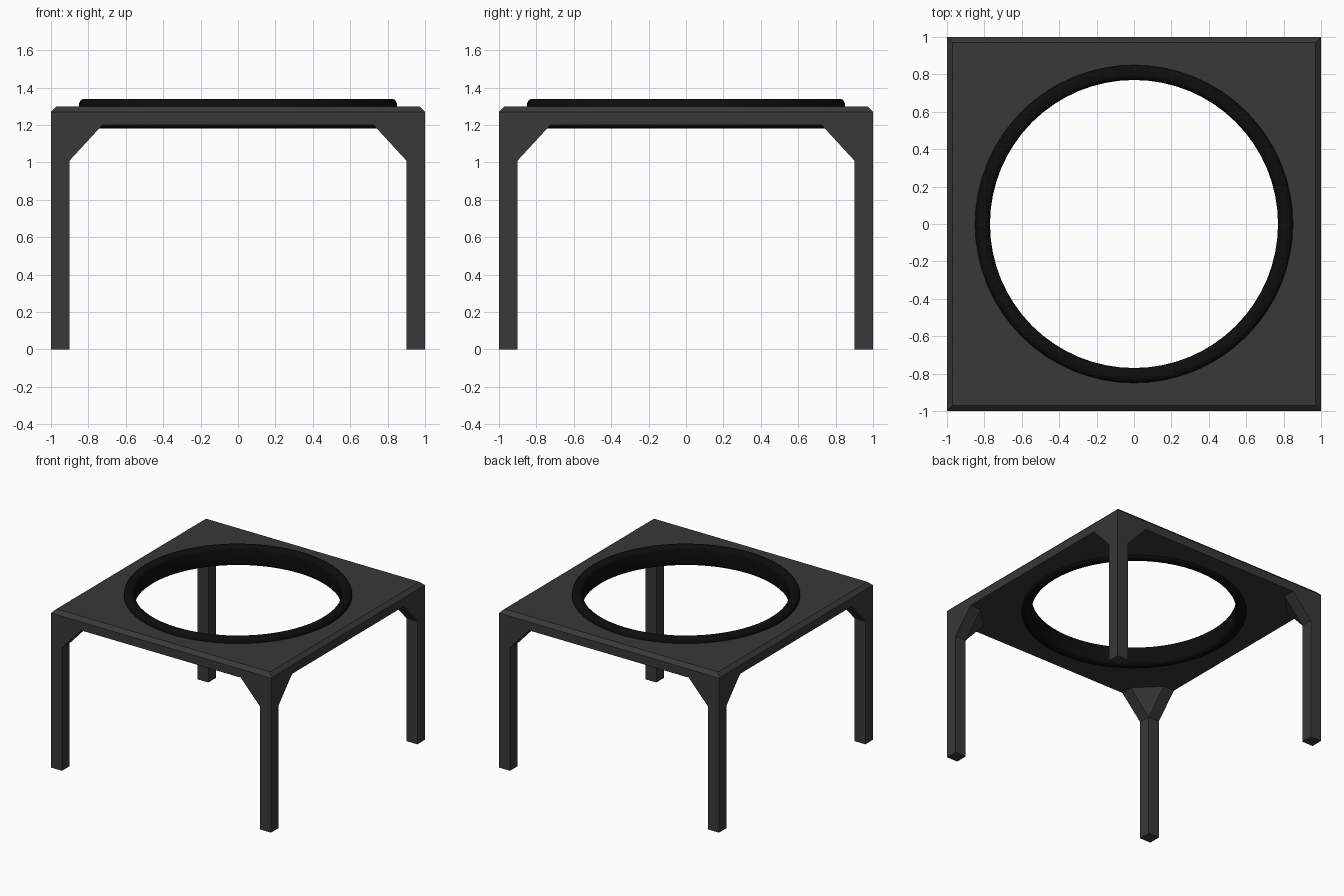
import bpy, bmesh, math
from mathutils import Vector, Matrix

if "Cube" in bpy.data.objects:
    bpy.data.objects.remove(bpy.data.objects["Cube"])


def material(name, value):
    m = bpy.data.materials.new(name)
    m.diffuse_color = (value, value, value, 1)
    m.use_nodes = True
    m.node_tree.nodes["Principled BSDF"].inputs["Base Color"].default_value = m.diffuse_color
    return m


GREY = material("dark grey", 0.04)
BLACK = material("black", 0.004)


def make_object(name, bm, mat):
    me = bpy.data.meshes.new(name)
    bm.to_mesh(me)
    bm.free()
    ob = bpy.data.objects.new(name, me)
    bpy.context.collection.objects.link(ob)
    me.materials.append(mat)
    return ob


def add_hull(bm, points):
    verts = [bm.verts.new(p) for p in points]
    faces = bmesh.ops.convex_hull(bm, input=verts)["geom"]
    faces = [f for f in faces if isinstance(f, bmesh.types.BMFace)]
    bmesh.ops.recalc_face_normals(bm, faces=faces)


def square(half, z):
    return [(x * half, y * half, z) for x in (-1, 1) for y in (-1, 1)]


def flatten(bm):
    bmesh.ops.dissolve_limit(bm, angle_limit=0.01, verts=bm.verts[:], edges=bm.edges[:])


# Square top with a chamfered upper rim
bm = bmesh.new()
add_hull(bm, square(1, 1.20) + square(1, 1.27) + square(0.97, 1.30))
flatten(bm)
top = make_object("table_top", bm, GREY)

# Round opening, hidden inside the rim ring
bm = bmesh.new()
bmesh.ops.create_cone(bm, cap_ends=True, segments=64, radius1=0.81, radius2=0.81,
                      depth=1, matrix=Matrix.Translation((0, 0, 1.25)))
cutter = make_object("opening_cutter", bm, GREY)
cutter.hide_render = True
cutter.display_type = 'WIRE'
cut = top.modifiers.new("opening", 'BOOLEAN')
cut.operation = 'DIFFERENCE'
cut.solver = 'EXACT'
cut.object = cutter

# Legs: square post plus a flared bracket, mirrored to four corners
W, F, Z0, Z1 = 0.1, 0.275, 1.01, 1.20
post = [(0, 0), (W, 0), (0, W), (W, W)]
flare = [(0, 0), (F, 0), (F, W), (W, F), (0, F)]


def corner(shape, z):
    return [(1 - a, 1 - b, z) for a, b in shape]


bm = bmesh.new()
add_hull(bm, corner(post, 0) + corner(post, Z0))
add_hull(bm, corner(post, Z0) + corner(flare, Z1))
hidden = [f for f in bm.faces
          if all(abs(v.co.z - Z0) < 1e-4 for v in f.verts)
          or all(abs(v.co.z - Z1) < 1e-4 for v in f.verts)]
bmesh.ops.delete(bm, geom=hidden, context='FACES')
bmesh.ops.remove_doubles(bm, verts=bm.verts[:], dist=1e-4)
flatten(bm)
legs = make_object("legs", bm, GREY)
mirror = legs.modifiers.new("four corners", 'MIRROR')
mirror.use_axis = (True, True, False)
mirror.use_mirror_merge = False

# Rim ring: rounded profile turned around z
bm = bmesh.new()
R, HW, HH, BEV = 0.81, 0.04, 0.08, 0.03
profile = []
for cx, cz, start in ((1, 1, 0), (-1, 1, 90), (-1, -1, 180), (1, -1, 270)):
    for i in range(5):
        a = math.radians(start + i * 22.5)
        profile.append((R + cx * (HW - BEV) + BEV * math.cos(a),
                        1.26 + cz * (HH - BEV) + BEV * math.sin(a)))
N = 64
loops = []
for s in range(N):
    a = 2 * math.pi * s / N
    loops.append([bm.verts.new((r * math.cos(a), r * math.sin(a), z)) for r, z in profile])
for s in range(N):
    p, q = loops[s], loops[(s + 1) % N]
    for i in range(len(profile)):
        j = (i + 1) % len(profile)
        bm.faces.new((p[i], q[i], q[j], p[j]))
bmesh.ops.recalc_face_normals(bm, faces=bm.faces[:])
ring = make_object("rim_ring", bm, BLACK)
bpy.context.view_layer.objects.active = ring
ring.select_set(True)
bpy.ops.object.shade_smooth_by_angle(angle=math.radians(40))
